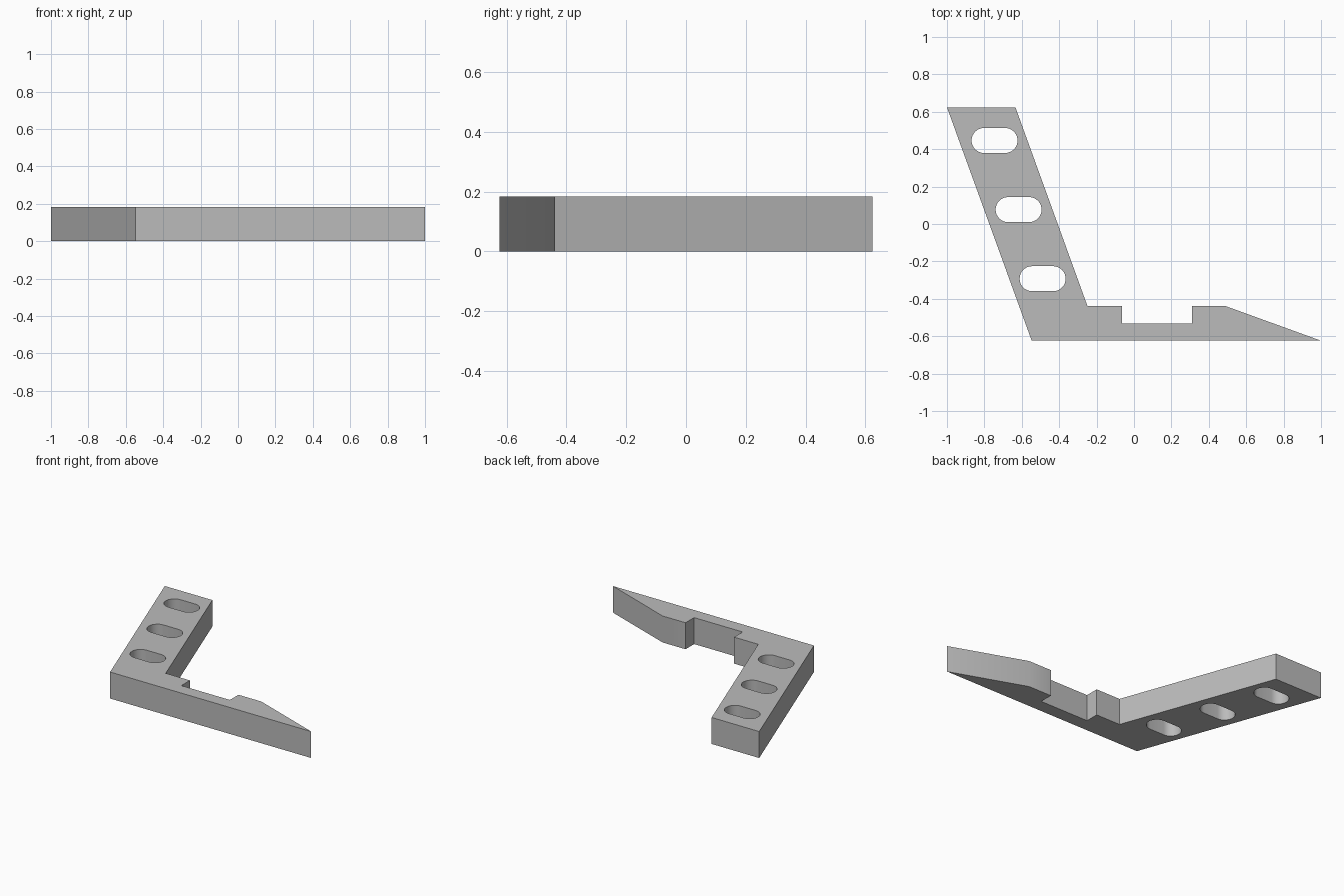
import bpy, bmesh
from math import sin, cos, pi, radians

cube = bpy.data.objects.get("Cube")
if cube:
    bpy.data.objects.remove(cube, do_unlink=True)

HEIGHT = 0.184
SLOT_RADIUS, SLOT_REACH, ARC_STEPS = 0.067, 0.056, 16

grey = bpy.data.materials.new("plain grey")
grey.use_nodes = True
grey.diffuse_color = (0.5, 0.5, 0.5, 1)
grey.node_tree.nodes["Principled BSDF"].inputs["Base Color"].default_value = (0.5, 0.5, 0.5, 1)


def slot(cx, cy):
    """Rounded slot outline, long in x."""
    points = []
    for side in (1, -1):
        for i in range(ARC_STEPS + 1):
            a = -pi / 2 + pi * i / ARC_STEPS
            points.append((cx + side * (SLOT_REACH + SLOT_RADIUS * cos(a)),
                           cy + side * SLOT_RADIUS * sin(a)))
    return points


# Outline: slanted arm, foot with a notch, tapered tip
outline = [(-0.547, -0.624), (1, -0.624), (0.487, -0.438), (0.31, -0.438),
           (0.31, -0.532), (-0.063, -0.532), (-0.063, -0.438),
           (-0.249, -0.438), (-0.634, 0.624), (-1, 0.624)]

# Three slots spaced evenly along the arm
slots = [slot(-0.617 - 0.1285 * k, 0.077 + 0.3695 * k) for k in (-1, 0, 1)]

bm = bmesh.new()
for loop in [outline] + slots:
    verts = [bm.verts.new((x, y, 0)) for x, y in loop]
    for a, b in zip(verts, verts[1:] + verts[:1]):
        bm.edges.new((a, b))
bmesh.ops.triangle_fill(bm, edges=bm.edges[:], use_beauty=True)

# Raise the flat shape into a solid bracket
top = bmesh.ops.extrude_face_region(bm, geom=bm.faces[:], use_keep_orig=True)
bmesh.ops.translate(bm, vec=(0, 0, HEIGHT),
                    verts=[g for g in top["geom"] if isinstance(g, bmesh.types.BMVert)])
bmesh.ops.recalc_face_normals(bm, faces=bm.faces[:])

mesh = bpy.data.meshes.new("slotted_bracket")
bm.to_mesh(mesh)
bm.free()
mesh.materials.append(grey)
bracket = bpy.data.objects.new("slotted_bracket", mesh)
bpy.context.collection.objects.link(bracket)

# Smooth slot ends, crisp corners
bpy.ops.object.select_all(action="DESELECT")
bracket.select_set(True)
bpy.context.view_layer.objects.active = bracket
bpy.ops.object.shade_smooth_by_angle(angle=radians(30))
